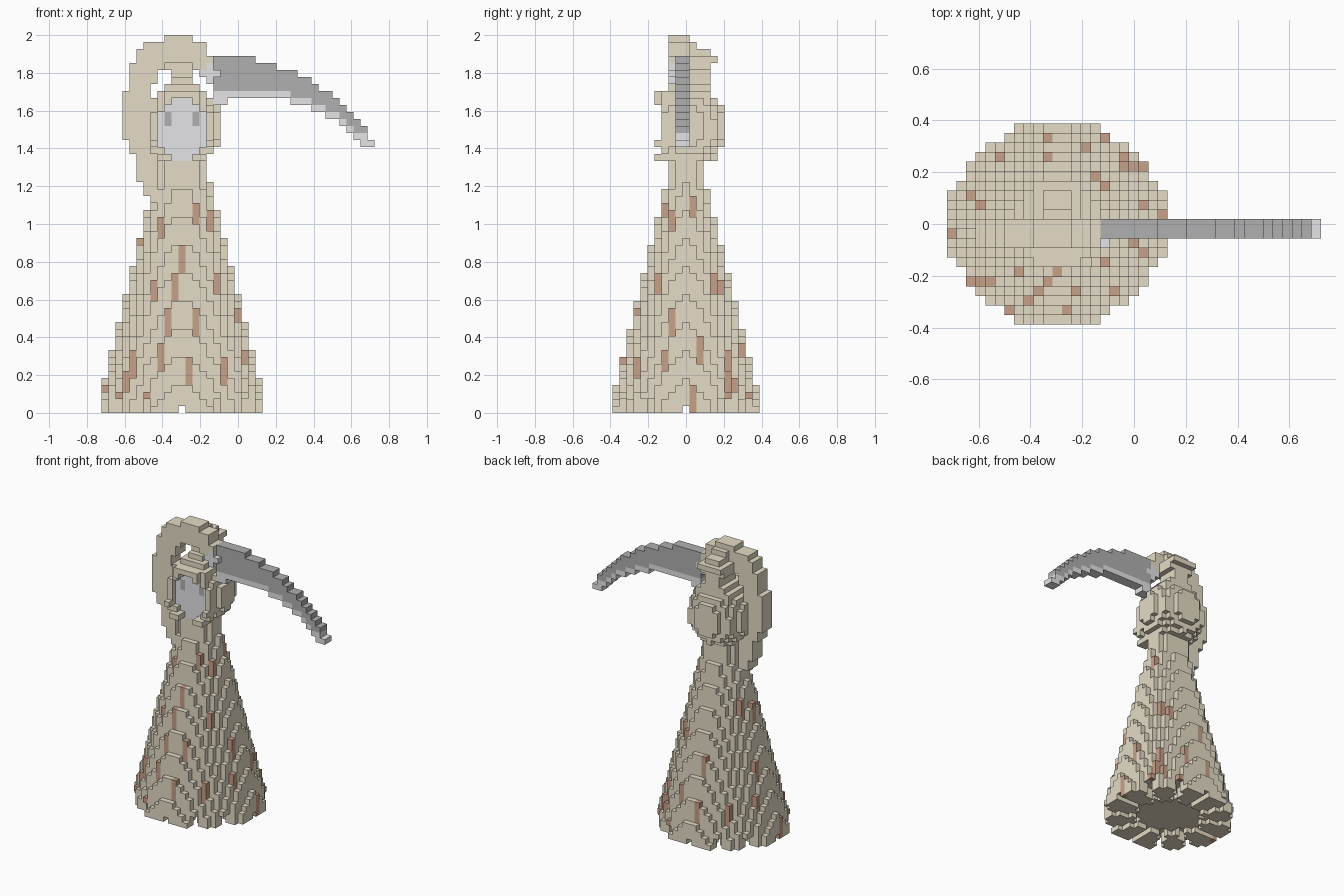
import bpy, bmesh, math
from mathutils import Vector

if "Cube" in bpy.data.objects:
    bpy.data.objects.remove(bpy.data.objects["Cube"], do_unlink=True)

V = 1 / 27                                   # block size
ORIGIN = Vector((-19.5 * V, -10.5 * V, 0))   # corner of block (0, 0, 0)
CX, CY = 11, 10                              # body axis in blocks


def material(name, rgb):
    lin = [((c / 255 + 0.055) / 1.055) ** 2.4 for c in rgb] + [1]
    m = bpy.data.materials.new(name)
    m.use_nodes = True
    m.diffuse_color = lin
    m.node_tree.nodes["Principled BSDF"].inputs["Base Color"].default_value = lin
    return m


MATS = {
    "cloth": material("tan cloth", (230, 220, 199)),
    "stain": material("brown stain", (199, 161, 137)),
    "pale": material("pale grey", (231, 231, 233)),
    "steel": material("dark steel", (176, 176, 176)),
}
NAMES = list(MATS)
blocks = {}                                  # (i, j, k) -> (part, colour)


def put(part, colour, i, j, k):
    blocks[(i, j, k)] = (part, colour)


def box(part, colour, xs, ys, zs):
    for i in xs:
        for j in ys:
            for k in zs:
                put(part, colour, i, j, k)


def ellipsoid(part, colour, c, r):
    spans = [range(math.ceil(a - b), math.floor(a + b) + 1) for a, b in zip(c, r)]
    for i in spans[0]:
        for j in spans[1]:
            for k in spans[2]:
                if sum(((p - a) / b) ** 2 for p, a, b in zip((i, j, k), c, r)) <= 1:
                    put(part, colour, i, j, k)


# Robe: tapering cone with a neck, hollow hem cut by radial channels
for k in range(37):
    rx = max(12 - k / 4, 3.6)
    ry = max(rx - 1.1, 2.9)
    for dx in range(-11, 12):
        for dy in range(-10, 11):
            r = (abs(dx) / rx) ** 1.85 + (abs(dy) / ry) ** 1.85
            if r > 1:
                continue
            on_axis = dx == 0 or dy == 0
            channel = on_axis or math.cos(12 * math.atan2(dy, dx)) > 0.5
            if k == 0 and (channel or r < 0.3):
                continue
            if k == 1 and channel and not on_axis and r > 0.3:
                continue
            put("robe", "cloth", CX + dx, CY + dy, k)

# Stains: whole upright steps of the robe, given by column
STAINS = [(10, 19), (16, 19), (14, 18), (5, 17), (10, 17), (18, 17), (15, 15),
          (18, 16), (19, 16), (20, 16), (2, 13), (3, 12), (20, 12), (22, 11),
          (0, 9), (20, 7), (19, 8), (11, 5), (7, 5), (2, 4), (3, 4), (4, 4),
          (13, 3), (17, 3), (8, 2), (6, 1), (12, 1), (10, 4), (9, 3), (8, 7),
          (13, 7), (15, 8), (5, 10), (6, 12), (16, 6), (16, 14), (15, 11)]
for i, j in STAINS:
    column = sorted(b for b in blocks if b[:2] == (i, j))
    for key in column[-4:]:
        blocks[key] = ("robe", "stain")

# Raised arm: bottom and top height of each column, arching over the head
ARM = [(39, 46), (37, 50), (33, 52), (31, 53), (47, 53), (49, 53), (50, 54),
       (50, 54), (50, 54), (50, 54), (49, 53), (48, 53), (48, 51)]
for n, (lo, hi) in enumerate(ARM):
    box("arm", "cloth", [3 + n], range(8, 11), range(lo, hi))
box("arm", "cloth", [7], range(8, 11), range(30, 45))

# Hood, with its tip rising behind the brow: half width, front and back per layer
ellipsoid("hood", "cloth", (CX, 10.6, 40.4), (5.6, 5.2, 5.9))
for key in [b for b, v in blocks.items() if v[0] == "hood" and b[1] < 7]:
    del blocks[key]
box("hood", "cloth", range(8, 15), range(7, 13), range(36, 45))
box("hood", "cloth", range(8, 15), range(7, 14), [45])
TIP = [(2, 8, 14), (1, 9, 14), (1, 10, 14), (2, 10, 14), (2, 10, 15),
       (1, 10, 14), (1, 10, 12)]
for n, (half, front, back) in enumerate(TIP):
    box("hood_tip", "cloth", range(CX - half, CX + half + 1), range(front, back), [46 + n])

# Face: flat panel set back inside the hood, with two eyes
for k in range(36, 45):
    half = 3 if 37 < k < 43 else 2 if k in (37, 43) else 1
    for i in range(CX - half, CX + half + 1):
        blocks.pop((i, 7, k), None)
        put("face", "pale", i, 8, k)
for side in (-2, 2):
    box("face", "steel", [CX + side], [8], (41, 42))

# Hood brim over the brow and beside the chin
box("hood", "cloth", range(CX - 2, CX + 3), [6], [45])
for side in (-1, 1):
    box("hood", "cloth", [CX + 2 * side], [6, 7], [44])
    box("hood", "cloth", [CX + 4 * side], [7], range(37, 43))
    box("hood", "cloth", [CX + 4 * side], [6], [38])
    box("hood", "cloth", [CX + 3 * side], [7], (36, 37))
    box("hood", "cloth", [CX + 2 * side, CX + 3 * side], [6, 7], [36])

# Blade: stepped top and bottom heights, pale cutting edge below
TOP = [51] * 6 + [50] * 3 + [49] * 3 + [48, 48, 47, 46, 46, 45, 44, 43, 42, 41, 39]
LOW = [44] * 2 + [45] * 9 + [44] * 3 + [43] * 2 + [42, 42, 41, 40, 39, 38, 38]
for n, (hi, lo) in enumerate(zip(TOP, LOW)):
    edge = 2 if n < 2 or n == 21 else 1
    box("blade", "steel", [16 + n], (9, 10), range(lo + edge, hi))
    box("blade", "pale", [16 + n], (9, 10), range(lo, lo + edge))

# Hand gripping the blade
box("hand", "pale", (14, 15, 16), range(8, 11), [48])
box("hand", "pale", [15], range(8, 11), range(47, 50))

# Turn blocks into meshes, keeping only the exposed faces
AXES = [Vector(a) for a in ((1, 0, 0), (0, 1, 0), (0, 0, 1))]


def build(part):
    bm = bmesh.new()
    for cell, (owner, colour) in blocks.items():
        if owner != part:
            continue
        centre = ORIGIN + (Vector(cell) + Vector((.5, .5, .5))) * V
        for a in range(3):
            for s in (-1, 1):
                n = AXES[a] * s
                if tuple(int(c + d) for c, d in zip(cell, n)) in blocks:
                    continue
                u, w = AXES[(a + 1) % 3] * s, AXES[(a + 2) % 3]
                quad = (-u - w, u - w, u + w, w - u)
                f = bm.faces.new([bm.verts.new(centre + (n + q) * V / 2) for q in quad])
                f.material_index = NAMES.index(colour)
    bmesh.ops.remove_doubles(bm, verts=bm.verts, dist=V / 100)
    mesh = bpy.data.meshes.new(part)
    bm.to_mesh(mesh)
    bm.free()
    for m in MATS.values():
        mesh.materials.append(m)
    bpy.context.collection.objects.link(bpy.data.objects.new(part, mesh))


for part in ("robe", "arm", "hood", "hood_tip", "face", "blade", "hand"):
    build(part)
